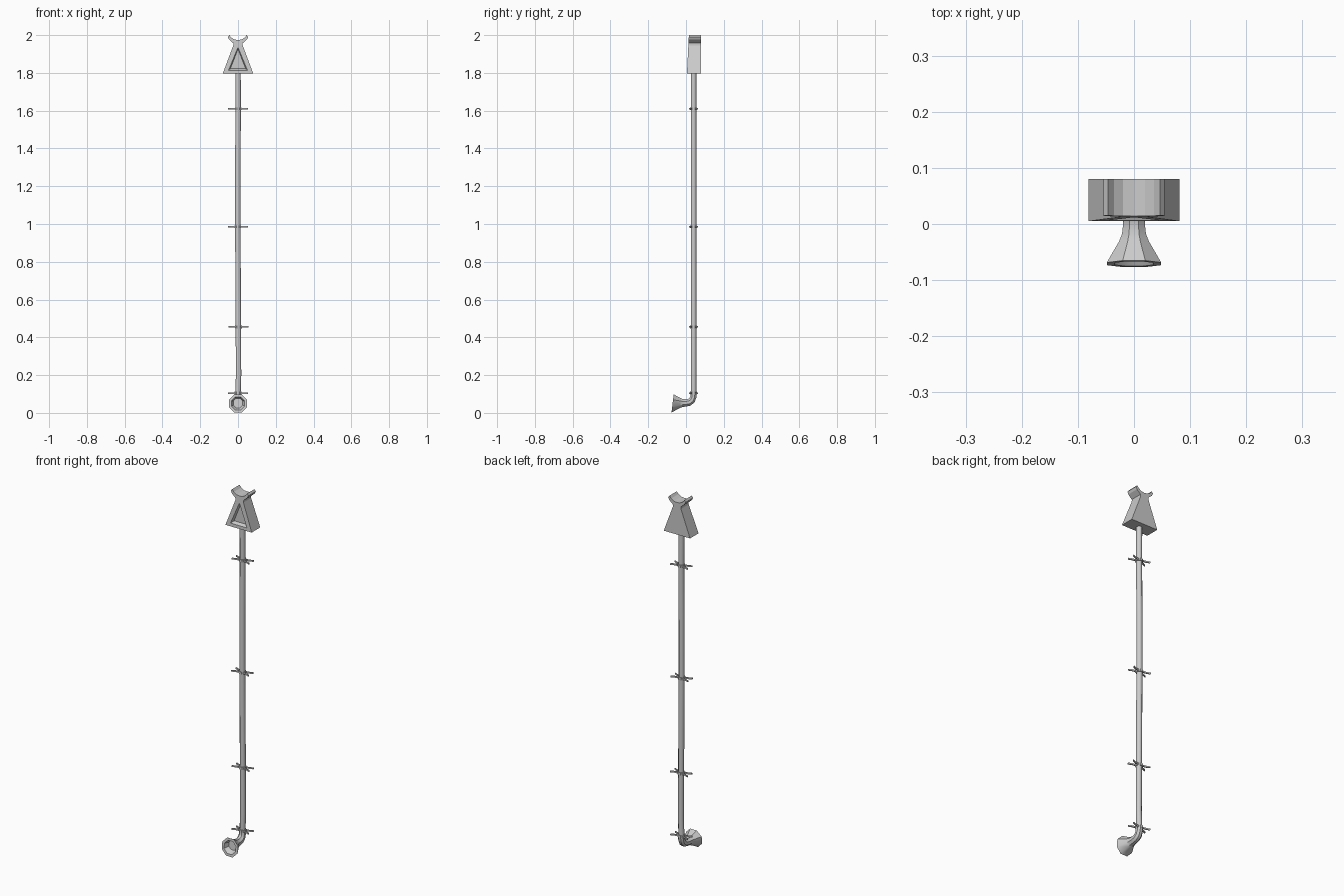
import bpy, bmesh, math
from mathutils import Vector

if "Cube" in bpy.data.objects:
    bpy.data.objects.remove(bpy.data.objects["Cube"])


def finish(name, bm, smooth=None):
    bmesh.ops.recalc_face_normals(bm, faces=bm.faces)
    mesh = bpy.data.meshes.new(name)
    bm.to_mesh(mesh)
    bm.free()
    ob = bpy.data.objects.new(name, mesh)
    bpy.context.collection.objects.link(ob)
    if smooth:
        bpy.ops.object.select_all(action='DESELECT')
        ob.select_set(True)
        bpy.context.view_layer.objects.active = ob
        bpy.ops.object.shade_smooth_by_angle(angle=math.radians(smooth))
    return ob


def skin(bm, loops, closed=False):
    """Join equal-length loops of points; cap both ends unless closed."""
    rings = [[bm.verts.new(p) for p in loop] for loop in loops]
    n = len(rings[0])
    pairs = list(zip(rings, rings[1:]))
    if closed:
        pairs.append((rings[-1], rings[0]))
    else:
        bm.faces.new(rings[0])
        bm.faces.new(rings[-1])
    for a, b in pairs:
        for i in range(n):
            j = (i + 1) % n
            bm.faces.new((a[i], a[j], b[j], b[i]))


def ring(centre, direction, radius, sides=8):
    d = Vector(direction).normalized()
    u = Vector((1, 0, 0))
    v = d.cross(u).normalized()
    angles = [2 * math.pi * (i + 0.5) / sides for i in range(sides)]
    return [Vector(centre) + radius * (math.cos(a) * u + math.sin(a) * v) for a in angles]


# Down pipe, slightly crooked
PY = 0.04
pipe = [(0.0, 1.81), (0.001, 1.61), (-0.001, 1.3), (-0.001, 0.985),
        (0.002, 0.455), (0.003, 0.2), (0.0, 0.1)]
bm = bmesh.new()
skin(bm, [ring((x, PY, z), (0, 0, -1), 0.0155) for x, z in pipe])
finish("down_pipe", bm, 50)

# Elbow and flared outlet: y, z, direction y, direction z, radius
outlet = [(0.040, 0.105, 0, -1, 0.018), (0.039, 0.085, -0.15, -1, 0.018),
          (0.032, 0.067, -0.7, -0.8, 0.019), (0.018, 0.056, -1, -0.35, 0.020),
          (0.000, 0.053, -1, 0, 0.021), (-0.018, 0.052, -1, 0.04, 0.023),
          (-0.032, 0.052, -1, 0.07, 0.029), (-0.071, 0.05, -1, 0.12, 0.0525),
          (-0.071, 0.05, -1, 0.12, 0.038), (-0.045, 0.052, -1, 0.1, 0.027)]
bm = bmesh.new()
skin(bm, [ring((0, y, z), (0, dy, dz), r) for y, z, dy, dz, r in outlet])
finish("outlet_spout", bm, 40)

# Pipe brackets: a collar with four splayed arms
arm = [(0.013, 0.010), (0.024, 0.010), (0.037, 0.013), (0.053, 0.020)]
for k, (cx, cz) in enumerate([(0.001, 1.61), (-0.001, 0.985), (0.002, 0.455), (0.0, 0.105)]):
    bm = bmesh.new()
    skin(bm, [ring((cx, PY, cz + h), (0, 0, 1), r) for r, h in
              ((0.0145, -0.007), (0.0195, -0.007), (0.0195, 0.007), (0.0145, 0.007))], closed=True)
    for sx in (-1, 1):
        for sy in (-1, 1):
            skin(bm, [[(cx + sx * x, PY + sy * (y + dy), cz + dz) for dy, dz in
                       ((-0.003, -0.004), (0.003, -0.004), (0.003, 0.004), (-0.003, 0.004))]
                      for x, y in arm])
    finish(f"pipe_bracket_{k + 1}", bm)

# Hopper head with a cradle on top
half = [(0.081, 1.796), (0.025, 1.945), (0.025, 1.957), (0.048, 1.977), (0.054, 1.99),
        (0.046, 2.0), (0.036, 1.987), (0.02, 1.977)]
profile = half + [(0, 1.974)] + [(-x, z) for x, z in reversed(half)]
bm = bmesh.new()
skin(bm, [[(x, 0.005 + 0.05 * (z - 1.796), z) for x, z in profile],
          [(x, 0.08, z) for x, z in profile]])
head = finish("hopper_head", bm)

# Tapered triangular recess in the head's front
bm = bmesh.new()
skin(bm, [[(s * x, y, 1.858 + s * h) for x, h in ((-0.052, -0.046), (0.052, -0.046), (0, 0.086))]
          for s, y in ((1.05, -0.002), (0.78, 0.024))])
cutter = finish("recess_cutter", bm)
cutter.hide_render = True
cutter.hide_viewport = True
cut = head.modifiers.new("recess", 'BOOLEAN')
cut.operation = 'DIFFERENCE'
cut.solver = 'EXACT'
cut.object = cutter
